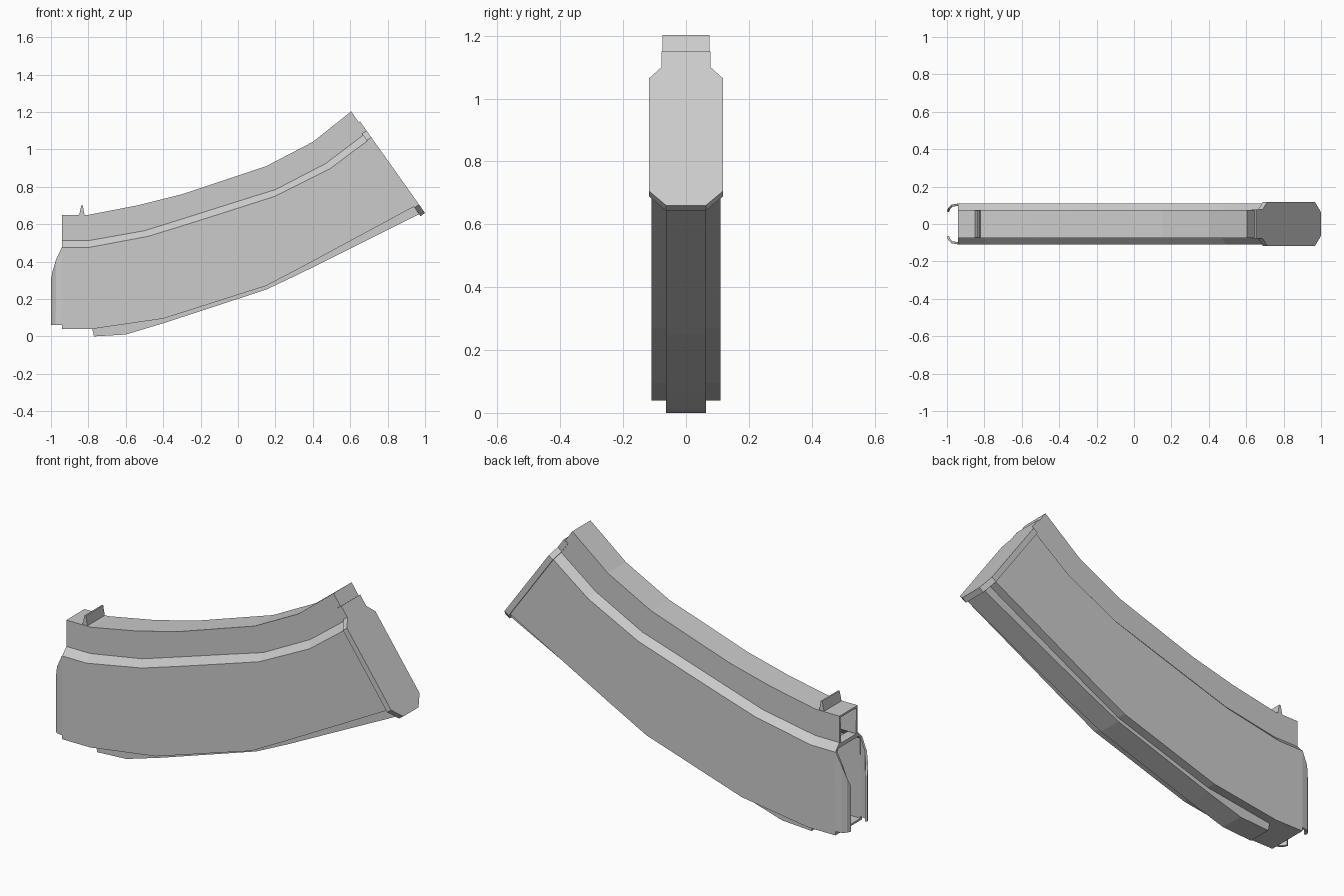
import bpy, bmesh
from mathutils import Vector

if "Cube" in bpy.data.objects:
    bpy.data.objects.remove(bpy.data.objects["Cube"])


def make(name, verts, faces):
    mesh = bpy.data.meshes.new(name)
    bm = bmesh.new()
    vs = [bm.verts.new(v) for v in verts]
    for f in faces:
        bm.faces.new([vs[i] for i in f])
    bmesh.ops.recalc_face_normals(bm, faces=bm.faces[:])
    bm.to_mesh(mesh)
    bm.free()
    ob = bpy.data.objects.new(name, mesh)
    bpy.context.collection.objects.link(ob)
    return ob


def prism(name, points, offset):
    """Extrude a planar polygon along an offset vector."""
    n = len(points)
    verts = [Vector(p) for p in points]
    verts += [v + Vector(offset) for v in verts]
    faces = [list(range(n)), list(range(n, 2 * n))]
    faces += [[i, (i + 1) % n, (i + 1) % n + n, i + n] for i in range(n)]
    return make(name, verts, faces)


def side_prism(name, outline, half):
    return prism(name, [(x, -half, z) for x, z in outline], (0, 2 * half, 0))


def solidify(ob, thickness, offset):
    mod = ob.modifiers.new("wall", 'SOLIDIFY')
    mod.thickness = thickness
    mod.offset = offset


# Curved hollow body: four side-view rails, each with its half width
rails = [
    (0.075, [(-.94, .65), (-.80, .65), (-.54, .70), (-.30, .76),
             (-.03, .85), (.15, .91), (.40, 1.04), (.605, 1.203)]),
    (0.075, [(-.94, .512), (-.80, .512), (-.50, .565), (-.27, .637),
             (-.03, .713), (.20, .785), (.47, .925), (.685, 1.088)]),
    (0.109, [(-.94, .475), (-.80, .475), (-.48, .535), (-.26, .603),
             (-.03, .676), (.20, .75), (.49, .895), (.70, 1.052)]),
    (0.109, [(-.94, .04), (-.78, .04), (-.40, .095), (-.22, .152),
             (-.03, .213), (.15, .27), (.35, .375), (.952, .70)]),
]
verts, faces = [], []
for s in range(8):
    right = [(r[s][0], -w, r[s][1]) for w, r in rails]
    verts += right + [(x, -y, z) for x, y, z in reversed(right)]
for s in range(7):
    for i in range(8):
        j = (i + 1) % 8
        faces.append([s * 8 + i, s * 8 + j, s * 8 + 8 + j, s * 8 + 8 + i])
faces.append(list(range(56, 64)))
body = make("body", verts, faces)
solidify(body, 0.014, -1)

# Raised spine along the outer curve
side_prism("spine_rib", [(-.78, .045), (-.77, 0), (-.60, .01), (-.40, .07),
                         (.15, .25), (.33, .335), (.972, .655), (.95, .71),
                         (.35, .385), (.15, .28), (-.40, .105)], 0.063)

# Inward curling lips at the open end
cols = [(-.935, .103, .475, .04), (-.942, .103, .475, .06),
        (-.972, .098, .41, .06), (-.988, .083, .345, .06),
        (-.995, .066, .30, .06)]
verts = [(x, -y, z) for x, y, top, low in cols for z in (low, top)]
lips = make("feed_lips", verts, [[2 * i, 2 * i + 1, 2 * i + 3, 2 * i + 2] for i in range(4)])
solidify(lips, 0.012, 0)
lips.modifiers.new("mirror", 'MIRROR').use_axis = (False, True, False)

# Cross bar between the narrow and wide openings
side_prism("cross_bar", [(-.94, .485), (-.94, .505), (-.89, .505), (-.89, .485)], 0.08)

# Small locating tab on the inner curve
side_prism("locating_tab", [(-.85, .645), (-.838, .70), (-.83, .70), (-.82, .645)], 0.072)

# Sloped end plate with chamfered corners
half = [(1.15, .078), (1.10, .078), (1.065, .117), (.705, .117), (.66, .063)]
plate = half + [(z, -y) for z, y in reversed(half)]
prism("end_plate", [(.652 + (1.15 - z) * .71, y, z) for z, y in plate], (-.024, 0, -.017))
